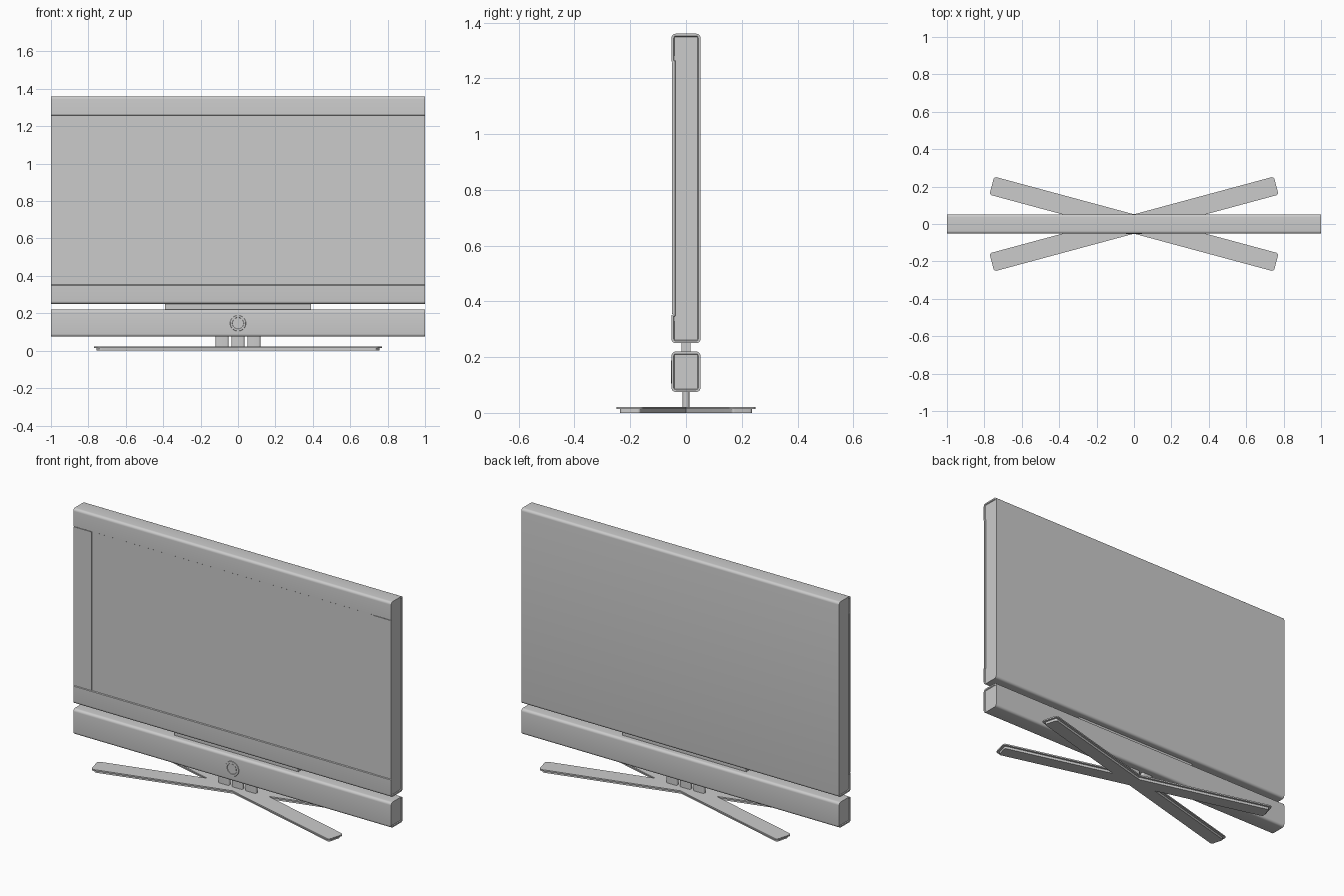
import bpy, bmesh, math
from mathutils import Matrix, Vector

if "Cube" in bpy.data.objects:
    bpy.data.objects.remove(bpy.data.objects["Cube"])


def arc_rect(w, h, r, cu=0, cv=0, steps=6):
    """Rounded rectangle, counter-clockwise from the upper right corner."""
    pts = []
    for i, (sx, sy) in enumerate([(1, 1), (-1, 1), (-1, -1), (1, -1)]):
        for k in range(steps + 1):
            a = math.pi / 2 * (i + k / steps)
            pts.append((cu + sx * (w / 2 - r) + r * math.cos(a),
                        cv + sy * (h / 2 - r) + r * math.sin(a)))
    return pts


def finish(name, bm):
    bmesh.ops.recalc_face_normals(bm, faces=bm.faces)
    me = bpy.data.meshes.new(name)
    bm.to_mesh(me)
    bm.free()
    ob = bpy.data.objects.new(name, me)
    bpy.context.collection.objects.link(ob)
    bpy.ops.object.select_all(action='DESELECT')
    ob.select_set(True)
    bpy.context.view_layer.objects.active = ob
    bpy.ops.object.shade_smooth_by_angle(angle=math.radians(35))
    return ob


def prism(name, pts, lo, hi, axis='Z', recess=0, turn=0):
    """Extrude a closed outline along an axis; optionally recess the ends."""
    place = {'X': lambda u, v, t: (t, u, v),
             'Y': lambda u, v, t: (u, t, v),
             'Z': lambda u, v, t: (u, v, t)}[axis]
    bm = bmesh.new()
    a = [bm.verts.new(place(u, v, lo)) for u, v in pts]
    b = [bm.verts.new(place(u, v, hi)) for u, v in pts]
    caps = [bm.faces.new(a), bm.faces.new(b)]
    n = len(pts)
    for i in range(n):
        j = (i + 1) % n
        bm.faces.new((a[i], a[j], b[j], b[i]))
    bmesh.ops.recalc_face_normals(bm, faces=bm.faces)
    if recess:
        bmesh.ops.inset_individual(bm, faces=caps, thickness=0.008)
        bmesh.ops.inset_individual(bm, faces=caps, thickness=0.003, depth=-recess)
    bmesh.ops.rotate(bm, verts=bm.verts, cent=Vector(),
                     matrix=Matrix.Rotation(turn, 3, 'Z'))
    return finish(name, bm)


def box(name, x0, x1, y0, y1, z0, z1):
    return prism(name, [(x0, y0), (x1, y0), (x1, y1), (x0, y1)], z0, z1)


# Screen housing: rounded section with a shallow full-width step at the front
section = arc_rect(0.104, 1.11, 0.015, 0, 0.805)
section[14:14] = [(-0.052, 1.26), (-0.047, 1.257), (-0.047, 0.353), (-0.052, 0.35)]
prism("screen_housing", section, -1, 1, 'X', recess=0.004)

# Side bezels flanking the display
for name, s in (("left", -1), ("right", 1)):
    x0, x1 = sorted((s * 0.886, s * 0.9995))
    box(name + "_bezel", x0, x1, -0.0505, -0.045, 0.354, 1.256)

# Speaker bar and the strip that joins it to the housing
prism("speaker_bar", arc_rect(0.104, 0.145, 0.015, 0, 0.1475), -1, 1, 'X', recess=0.004)
box("joining_strip", -0.39, 0.39, -0.016, 0.016, 0.215, 0.255)


# Round control dial: ring around a button
def circle(r):
    return [(r * math.cos(math.tau * i / 40), 0.147 + r * math.sin(math.tau * i / 40))
            for i in range(40)]


ring = bmesh.new()
loops = [[ring.verts.new((u, y, v)) for u, v in circle(r)]
         for r, y in ((0.043, -0.051), (0.041, -0.054), (0.031, -0.054), (0.029, -0.051))]
for p, q in zip(loops, loops[1:]):
    for i in range(40):
        j = (i + 1) % 40
        ring.faces.new((p[i], p[j], q[j], q[i]))
finish("dial_ring", ring)
prism("dial_button", circle(0.026), -0.0535, -0.051, 'Y')

# Three support posts
for i, x in enumerate((-0.085, 0, 0.085)):
    prism(f"support_post_{i + 1}", arc_rect(0.07, 0.024, 0.011, x, 0), 0.018, 0.08)

# Crossed feet: top plate over a slightly smaller lower plate
for name, s in (("first", 1), ("second", -1)):
    angle = s * math.radians(15.1)
    prism(name + "_foot_top", arc_rect(1.575, 0.1, 0.015), 0.014, 0.022, turn=angle)
    prism(name + "_foot_base", arc_rect(1.55, 0.076, 0.01), 0, 0.014, turn=angle)
